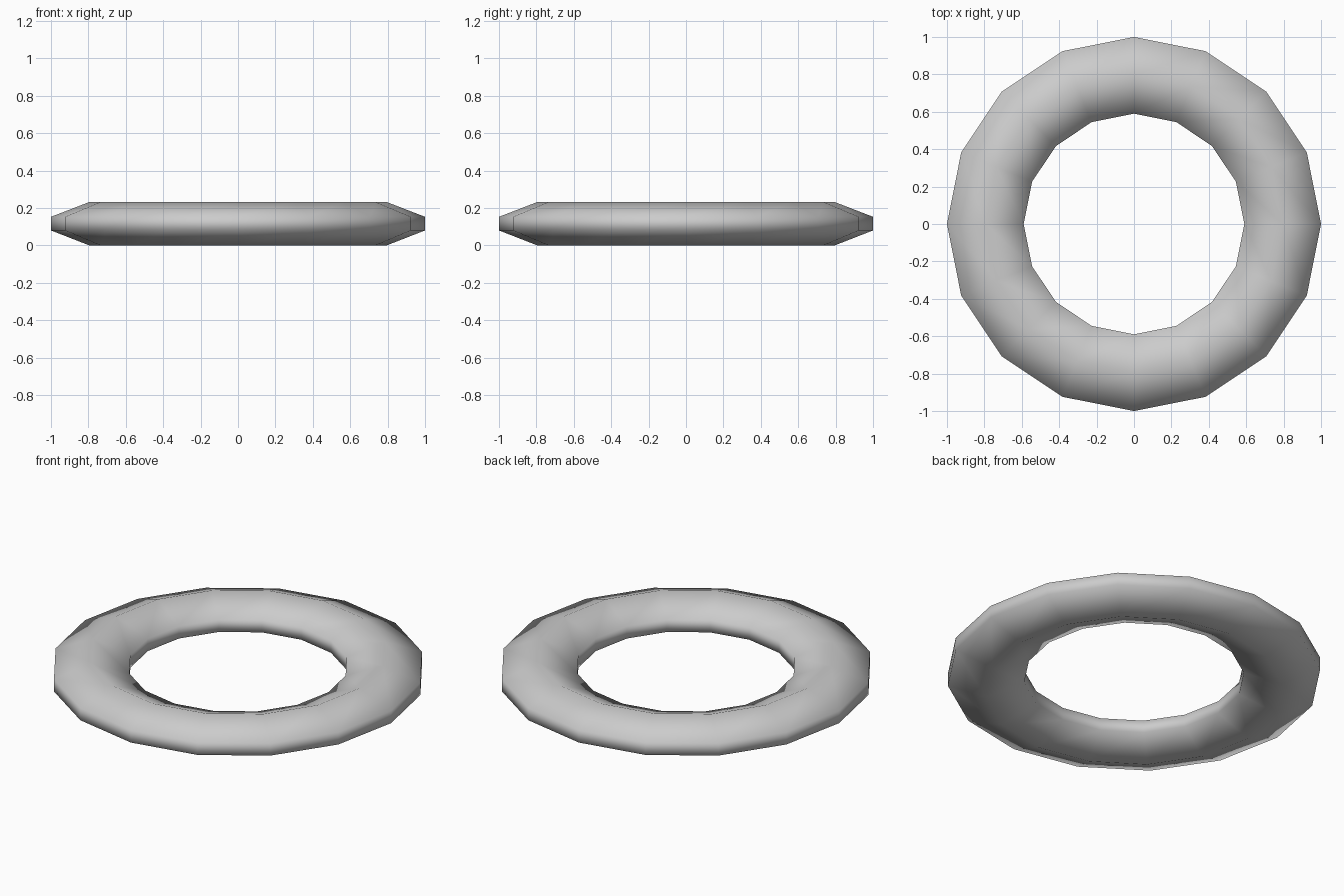
import bpy, bmesh
from math import cos, sin, tau

if "Cube" in bpy.data.objects:
    bpy.data.objects.remove(bpy.data.objects["Cube"])

SIDES = 16
# Hexagonal cross-section: (radius, height)
PROFILE = [(1.0, 0.08), (1.0, 0.153), (0.795, 0.232),
           (0.59, 0.153), (0.59, 0.08), (0.795, 0.0)]

# Ring: sweep the cross-section around z
bm = bmesh.new()
rings = [[bm.verts.new((r * cos(tau * i / SIDES), r * sin(tau * i / SIDES), z))
          for r, z in PROFILE] for i in range(SIDES)]
n = len(PROFILE)
for i in range(SIDES):
    a, b = rings[i], rings[(i + 1) % SIDES]
    for j in range(n):
        k = (j + 1) % n
        bm.faces.new((a[j], b[j], b[k], a[k])).smooth = True
bmesh.ops.recalc_face_normals(bm, faces=bm.faces)

mesh = bpy.data.meshes.new("ring")
bm.to_mesh(mesh)
bm.free()
bpy.context.collection.objects.link(bpy.data.objects.new("ring", mesh))
